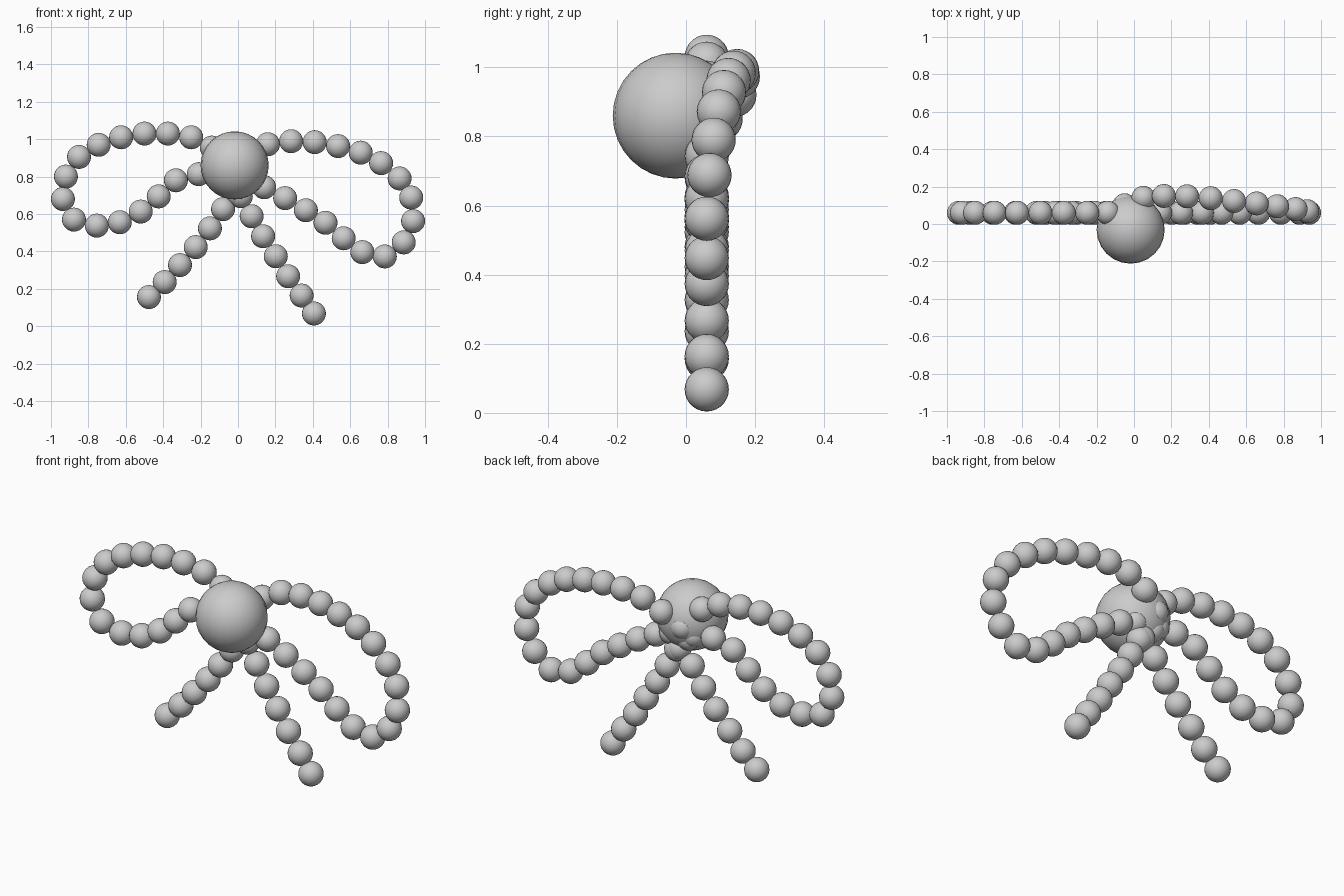
import bpy

R = 0.064       # bead radius
Y = 0.06        # usual bead depth


def ball(name, loc, radius, seg=24, rings=14):
    bpy.ops.mesh.primitive_uv_sphere_add(segments=seg, ring_count=rings, radius=radius, location=loc)
    ob = bpy.context.object
    ob.name = name
    bpy.ops.object.shade_smooth()
    return ob


def strand(name, points):
    """String of equal beads; points are (x, z) or (x, z, y)."""
    first = None
    for i, p in enumerate(points):
        loc = (p[0], p[2] if len(p) > 2 else Y, p[1])
        if first is None:
            first = ball(name, loc, R)
        else:
            ob = bpy.data.objects.new(f"{name}_{i}", first.data)
            ob.location = loc
            bpy.context.collection.objects.link(ob)


# Central knot ball
ball("center_ball", (-0.018, -0.03, 0.86), 0.182, 24, 16)

# Left loop, from the knot over the top and back
strand("left_loop_bead", [
    (-0.14, 0.955), (-0.25, 1.01), (-0.375, 1.03), (-0.50, 1.03), (-0.625, 1.01),
    (-0.745, 0.97), (-0.85, 0.905), (-0.92, 0.80), (-0.936, 0.68), (-0.877, 0.57),
    (-0.755, 0.538), (-0.632, 0.556), (-0.52, 0.613), (-0.424, 0.694),
    (-0.332, 0.78), (-0.21, 0.813), (-0.09, 0.80)])

# Right loop, bulging backwards near the knot
strand("right_loop_bead", [
    (-0.05, 0.85, 0.10), (0.05, 0.92, 0.14), (0.16, 0.973, 0.15), (0.284, 0.989, 0.148),
    (0.41, 0.984, 0.138), (0.535, 0.963, 0.123), (0.656, 0.928, 0.11), (0.765, 0.872, 0.095),
    (0.864, 0.79, 0.08), (0.926, 0.688, 0.068), (0.936, 0.562), (0.886, 0.448),
    (0.785, 0.373), (0.665, 0.396), (0.565, 0.47), (0.468, 0.553), (0.363, 0.62),
    (0.252, 0.685), (0.14, 0.743), (0.045, 0.78)])

# Hanging tails
strand("left_tail_bead", [
    (-0.06, 0.775), (0.0, 0.705), (-0.08, 0.626), (-0.15, 0.523), (-0.226, 0.423),
    (-0.31, 0.327), (-0.392, 0.236), (-0.476, 0.156)])
strand("right_tail_bead", [
    (0.015, 0.695), (0.073, 0.588), (0.134, 0.481), (0.202, 0.374),
    (0.268, 0.267), (0.34, 0.164), (0.406, 0.068)])
